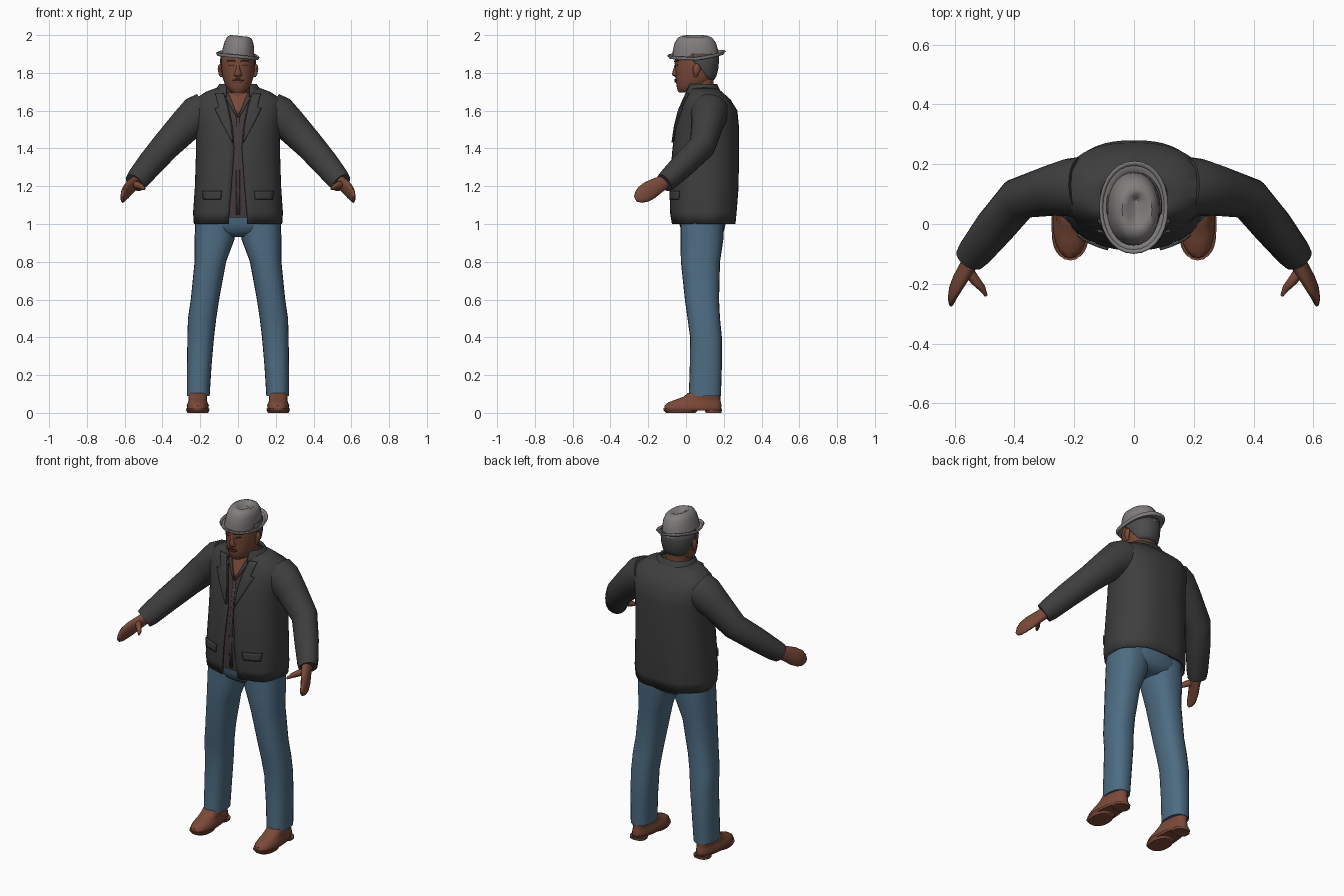
import bpy
from math import sin, cos, pi, asin, radians
from mathutils import Vector, Matrix
from mathutils.bvhtree import BVHTree

if "Cube" in bpy.data.objects:
    bpy.data.objects.remove(bpy.data.objects["Cube"])


def material(name, r, g, b):
    m = bpy.data.materials.new(name)
    m.use_nodes = True
    m.diffuse_color = (r, g, b, 1)
    bsdf = m.node_tree.nodes["Principled BSDF"]
    bsdf.inputs["Base Color"].default_value = (r, g, b, 1)
    bsdf.inputs["Roughness"].default_value = 0.8
    return m


CHARCOAL = material("charcoal cloth", .048, .048, .048)
BROWN_CLOTH = material("dark brown cloth", .06, .043, .043)
DENIM = material("blue denim", .075, .15, .225)
SKIN = material("brown skin", .19, .068, .04)
DARK_SKIN = material("dark brown skin", .075, .03, .022)
LEATHER = material("brown leather", .2, .068, .04)
FELT = material("grey felt", .22, .205, .205)
HAIR = material("dark grey hair", .07, .07, .07)


def ring(z, rx, y0, y1, xc=0, p=.85, a0=0, n=28, wave=0):
    """Horizontal rounded section; a0 leaves it open at the front."""
    pts = []
    for i in range(n + (1 if a0 else 0)):
        a = -pi / 2 + a0 + (2 * pi - 2 * a0) * i / n
        c, s = cos(a), sin(a)
        k = 1 + wave * sin(7 * a)
        x = abs(c) ** p * (1 if c > 0 else -1) * rx * k
        y = abs(s) ** p * (1 if s > 0 else -1) * (y1 - y0) / 2 * k
        pts.append(Vector((xc + x, (y0 + y1) / 2 + y, z)))
    return pts


def skin(name, rings, mat, closed=True, caps=True, mirror=False, thick=0, offset=-1):
    """Bridge equal-length rows of points into one smooth surface."""
    n = len(rings[0])
    verts = [v for r in rings for v in r]
    faces = []
    for i in range(len(rings) - 1):
        for j in range(n if closed else n - 1):
            k = (j + 1) % n
            faces.append((i * n + j, i * n + k, i * n + n + k, i * n + n + j))
    if closed and caps:
        faces.append(tuple(reversed(range(n))))
        faces.append(tuple(range(len(verts) - n, len(verts))))
    me = bpy.data.meshes.new(name)
    me.from_pydata(verts, [], faces)
    me.materials.append(mat)
    ob = bpy.data.objects.new(name, me)
    bpy.context.collection.objects.link(ob)
    bpy.ops.object.select_all(action='DESELECT')
    ob.select_set(True)
    bpy.context.view_layer.objects.active = ob
    bpy.ops.object.shade_smooth_by_angle(angle=radians(45))
    if thick:
        m = ob.modifiers.new("Thickness", 'SOLIDIFY')
        m.thickness, m.offset = thick, offset
    if mirror:
        ob.modifiers.new("Mirror", 'MIRROR')
    return ob


def tube(name, path, wide, mat, n=16):
    """Sweep ellipses (centre, wide radius, thin radius) along a path, mirrored."""
    pts = [Vector(c) for c, _, _ in path]
    rings = []
    for i, (_, rw, rt) in enumerate(path):
        t = (pts[min(i + 1, len(pts) - 1)] - pts[max(i - 1, 0)]).normalized()
        w = Vector(wide)
        w = (w - t * w.dot(t)).normalized()
        u = t.cross(w)
        rings.append([pts[i] + w * rw * cos(2 * pi * j / n) + u * rt * sin(2 * pi * j / n)
                      for j in range(n)])
    return skin(name, rings, mat, mirror=True)


def patch(name, target, rows, mat, mirror=True, thick=.006):
    """Thin plate on the front of target; rows (z, left x, right x) from bottom up."""
    me = target.data
    tree = BVHTree.FromPolygons([v.co for v in me.vertices], [p.vertices for p in me.polygons])
    grid = []
    for a, b in zip(rows, rows[1:]):
        steps = 4
        for s in range(steps + (b == rows[-1])):
            z, x0, x1 = (p + (q - p) * s / steps for p, q in zip(a, b))
            line = []
            for j in range(7):
                x = x0 + (x1 - x0) * j / 6
                hit = tree.ray_cast(Vector((x, -1, z)), Vector((0, 1, 0)))[0]
                hit = hit or tree.find_nearest(Vector((x, -.1, z)))[0]
                line.append(hit + Vector((0, -.001, 0)))
            grid.append(line)
    return skin(name, grid, mat, closed=False, mirror=mirror, thick=thick, offset=1)


# Jacket: height, half width, front, back, half opening, ripple
body = [(1.0, .232, -.075, .265, .05, .02), (1.06, .237, -.085, .27, .047, .012),
        (1.2, .228, -.088, .28, .035, .006), (1.4, .222, -.072, .28, .02, 0),
        (1.52, .225, -.055, .28, .03, 0), (1.6, .238, -.035, .272, .045, 0),
        (1.66, .23, -.01, .235, .062, 0), (1.7, .17, .005, .19, .07, 0),
        (1.73, .09, .015, .155, .06, 0)]


def opening(gap, rx, p=.85):
    return asin((gap / rx) ** (1 / p))


jacket = skin("jacket_body", [ring(z, rx, a, b, a0=opening(g, rx), n=48, wave=w)
                              for z, rx, a, b, g, w in body], CHARCOAL, closed=False, thick=.008)
skin("jacket_collar", [ring(z, rx, a, b, a0=opening(.062, rx), n=32) for z, rx, a, b in
     [(1.675, .145, -.01, .2), (1.70, .128, -.006, .185), (1.742, .098, .005, .163),
      (1.735, .085, .015, .152)]], CHARCOAL, closed=False, thick=.008)
patch("lapel", jacket, [(1.43, .026, .03), (1.54, .038, .088), (1.61, .052, .122),
                        (1.615, .053, .1), (1.69, .075, .12)], CHARCOAL, thick=.009)
patch("pocket_flap", jacket, [(1.13, .09, .18), (1.175, .085, .185)], CHARCOAL, thick=.009)

# Sleeves
tube("sleeve", [((.17, .125, 1.6), .1, .1), ((.215, .122, 1.575), .097, .105),
                ((.275, .112, 1.525), .085, .09), ((.385, .085, 1.41), .07, .077),
                ((.465, -.01, 1.318), .066, .07), ((.53, -.092, 1.238), .056, .062),
                ((.548, -.115, 1.218), .05, .055)], (0, 1, 0), CHARCOAL, 20)

# Shirt and open neckline
shirt = skin("shirt", [ring(max(z, 1.035), rx - .018, a + .016, b - .018)
                       for z, rx, a, b, g, w in body[:1] + body[2:8]], BROWN_CLOTH)
patch("neck_opening", shirt, [(1.58, -.002, .002), (1.66, -.042, .042), (1.695, -.06, .06)],
      SKIN, mirror=False, thick=.004)
patch("shirt_collar", shirt, [(1.565, 0, .008), (1.66, .038, .062), (1.695, .052, .082)],
      BROWN_CLOTH, thick=.008)
patch("shirt_placket", shirt, [(1.05, -.01, .01), (1.565, -.008, .008)],
      BROWN_CLOTH, mirror=False, thick=.003)

# Hands
tube("hand", [((.535, -.1, 1.23), .036, .03), ((.558, -.145, 1.207), .042, .026),
              ((.585, -.19, 1.18), .05, .022), ((.603, -.225, 1.158), .047, .017),
              ((.61, -.25, 1.142), .035, .013), ((.612, -.268, 1.132), .016, .007)],
     (0, .57, -.82), SKIN)
tube("thumb", [((.56, -.15, 1.212), .02, .02), ((.53, -.19, 1.205), .02, .016),
               ((.508, -.215, 1.195), .015, .012), ((.494, -.24, 1.185), .006, .005)],
     (0, .57, -.82), SKIN, 10)

# Jeans
legs = [(.09, .15, .27, .015, .185), (.25, .14, .27, .02, .19), (.4, .127, .268, .022, .19),
        (.5, .115, .265, .008, .18), (.6, .1, .25, -.006, .175), (.8, .063, .23, -.027, .18),
        (.92, .018, .23, -.03, .198), (1.04, .005, .225, -.03, .2)]
skin("trouser_leg", [ring(z, (x1 - x0) / 2, a, b, xc=(x0 + x1) / 2, n=24)
                     for z, x0, x1, a, b in legs], DENIM, mirror=True)
skin("trouser_seat", [ring(z, rx, a, b) for z, rx, a, b in
     [(.93, .1, .02, .16), (.96, .19, -.022, .2), (1.0, .225, -.036, .21),
      (1.08, .215, -.045, .21)]], DENIM)

# Shoes
def shoe_part(name, layers):
    rings = [ring(z, rx, a, b, xc=.213, n=24) for z, rx, a, b in layers]
    for r in rings:
        for v in r:
            v.x = .213 + (v.x - .213) * (1 - .18 * max(0, min(1, (v.y + .02) / .15)))
    skin(name, rings, LEATHER, mirror=True)


shoe_part("shoe_upper", [(.016, .058, -.115, .185), (.04, .061, -.113, .188),
                         (.055, .055, -.095, .185), (.07, .052, -.055, .182),
                         (.085, .056, -.015, .182), (.105, .056, .01, .182)])
shoe_part("shoe_sole", [(.012, .06, -.118, .188), (.024, .066, -.122, .192)])
shoe_part("shoe_front_tread", [(0, .055, -.105, .05), (.014, .062, -.118, .065)])
shoe_part("shoe_heel", [(0, .058, .105, .188), (.014, .06, .1, .19)])

# Head and neck
skin("neck", [ring(z, rx, a, b) for z, rx, a, b in
     [(1.6, .075, .02, .15), (1.7, .062, .005, .142), (1.8, .064, .005, .15)]], SKIN)
skull = [(1.695, .03, -.035, .03), (1.705, .046, -.044, .07), (1.73, .066, -.05, .115),
         (1.77, .08, -.055, .148), (1.81, .087, -.055, .163), (1.85, .09, -.06, .168),
         (1.9, .087, -.056, .168), (1.94, .07, -.03, .14)]
head = skin("head", [ring(z, rx, a, b, p=.92) for z, rx, a, b in skull], SKIN)
skin("hair", [ring(z, rx, a, b, p=.92, a0=radians(d), n=24) for z, rx, a, b, d in
     [(1.765, .083, -.055, .15, 135), (1.785, .088, -.055, .162, 118),
      (1.825, .093, -.055, .172, 98), (1.86, .095, -.058, .174, 82),
      (1.9, .092, -.056, .174, 78)]], HAIR, closed=False, thick=.008)
tube("ear", [((.086, .05, 1.78), .008, .008), ((.093, .052, 1.795), .014, .01),
             ((.097, .056, 1.82), .021, .011), ((.096, .058, 1.838), .016, .009),
             ((.09, .056, 1.847), .006, .005)], (0, 1, 0), SKIN, 10)
skin("nose", [ring(z, rx, a, -.03, n=12) for z, rx, a in
     [(1.779, .014, -.056), (1.785, .021, -.069), (1.795, .019, -.074),
      (1.82, .011, -.067), (1.85, .009, -.058)]], SKIN)
patch("eye", head, [(1.836, .022, .048), (1.844, .02, .05)], DARK_SKIN, thick=.002)
patch("eyebrow", head, [(1.858, .014, .056), (1.867, .016, .054)], DARK_SKIN, thick=.004)
patch("lower_lip", head, [(1.75, -.016, .016), (1.76, -.027, .027)], SKIN, False, .006)
patch("upper_lip", head, [(1.761, -.029, .029), (1.769, -.014, .014)], DARK_SKIN, False, .006)

# Hat, tipped slightly to one side
crown = skin("hat_crown", [ring(z, rx, a, b, p=.92) for z, rx, a, b in
             [(1.88, .088, -.072, .175), (1.92, .084, -.07, .17), (1.96, .077, -.06, .158),
              (1.985, .066, -.045, .14), (1.996, .05, -.02, .115), (1.992, .032, -.005, .1),
              (1.972, .008, .02, .085)]], FELT)
brim_rings = [ring(z, rx, a, b, p=.95) for z, rx, a, b in
              [(1.896, .11, -.094, .205), (1.884, .103, -.086, .195), (1.886, .082, -.066, .168)]]
for r in brim_rings:
    for v in r:
        v.z += .022 * max(0, (v.y - .06) / .14)
brim = skin("hat_brim", brim_rings, FELT, caps=False, thick=.007)
pivot = Vector((0, .055, 1.9))
tip = Matrix.Translation(pivot) @ Matrix.Rotation(radians(6), 4, 'Y') @ Matrix.Translation(-pivot)
for part in (crown, brim):
    part.data.transform(tip)
